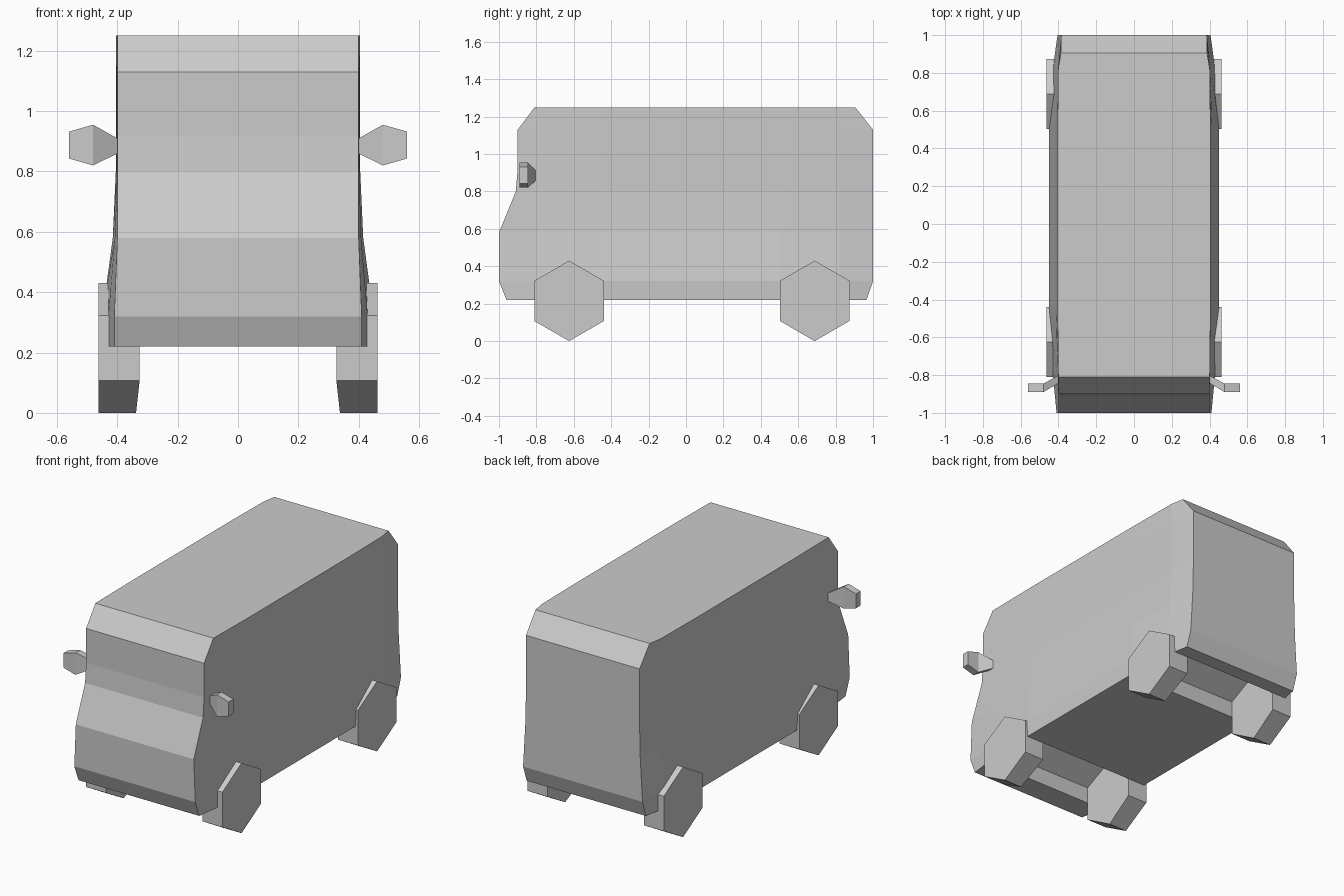
import bpy, bmesh, math

if "Cube" in bpy.data.objects:
    bpy.data.objects.remove(bpy.data.objects["Cube"])


def loft(name, rings):
    """Skin a list of equal-length closed rings and cap both ends."""
    bm = bmesh.new()
    loops = [[bm.verts.new(p) for p in ring] for ring in rings]
    for a, b in zip(loops, loops[1:]):
        for i in range(len(a)):
            j = (i + 1) % len(a)
            bm.faces.new((a[i], a[j], b[j], b[i]))
    bm.faces.new(loops[0][::-1])
    bm.faces.new(loops[-1])
    bmesh.ops.recalc_face_normals(bm, faces=bm.faces)
    mesh = bpy.data.meshes.new(name)
    bm.to_mesh(mesh)
    bm.free()
    ob = bpy.data.objects.new(name, mesh)
    bpy.context.collection.objects.link(ob)
    return ob


def hexagon(x, y, z, r, x_tip=None):
    """Hexagon in the YZ plane, points up and down; tips may sit at another x."""
    pts = []
    for k in range(6):
        a = math.radians(90 + 60 * k)
        px = x_tip if (x_tip is not None and k % 3 == 0) else x
        pts.append((px, y + r * math.cos(a), z + r * math.sin(a)))
    return pts


# Body: plan outline per height
# z, front y, back y, half widths at front, near ends, middle, back
levels = [
    (0.22, -0.96, 0.965, 0.41, 0.43, 0.445, 0.405),
    (0.32, -1.00, 1.00, 0.41, 0.43, 0.450, 0.405),
    (0.58, -1.00, 1.00, 0.40, 0.408, 0.415, 0.39),
    (0.80, -0.91, 1.00, 0.40, 0.402, 0.405, 0.385),
    (0.92, -0.90, 1.00, 0.40, 0.402, 0.405, 0.385),
    (1.13, -0.90, 1.00, 0.40, 0.402, 0.405, 0.385),
    (1.25, -0.81, 0.905, 0.40, 0.401, 0.405, 0.387),
]
rings = []
for z, yf, yb, xf, xe, xm, xb in levels:
    half = [(xf, yf), (xe, -0.79), (xm, -0.45), (xm, 0.5), (xe, 0.82), (xb, yb)]
    rings.append([(x, y, z) for x, y in half] + [(-x, y, z) for x, y in half[::-1]])
body = loft("van_body", rings)

WHEEL_R = 0.215
for label, y in (("front", -0.625), ("rear", 0.688)):
    # Wheel arch channel running across the underside
    cutter = loft(label + "_arch_cutter", [hexagon(x, y, WHEEL_R, WHEEL_R - 0.001) for x in (-0.6, 0.6)])
    cutter.hide_render = True
    cutter.hide_viewport = True
    cut = body.modifiers.new(label + "_arch", 'BOOLEAN')
    cut.operation = 'DIFFERENCE'
    cut.solver = 'EXACT'
    cut.object = cutter
    # Wheels
    for side, s in (("right", 1), ("left", -1)):
        loft(f"{label}_{side}_wheel", [
            hexagon(s * 0.326, y, WHEEL_R, WHEEL_R, s * 0.338),
            hexagon(s * 0.462, y, WHEEL_R, WHEEL_R)])

# Side mirrors: x, y range, z range of each section
sections = [
    (0.395, -0.84, -0.80, 0.862, 0.907),
    (0.48, -0.89, -0.845, 0.82, 0.955),
    (0.56, -0.89, -0.845, 0.843, 0.932),
]
for side, s in (("right", 1), ("left", -1)):
    loft(side + "_mirror", [
        [(s * x, y0, z0), (s * x, y1, z0), (s * x, y1, z1), (s * x, y0, z1)]
        for x, y0, y1, z0, z1 in sections])
